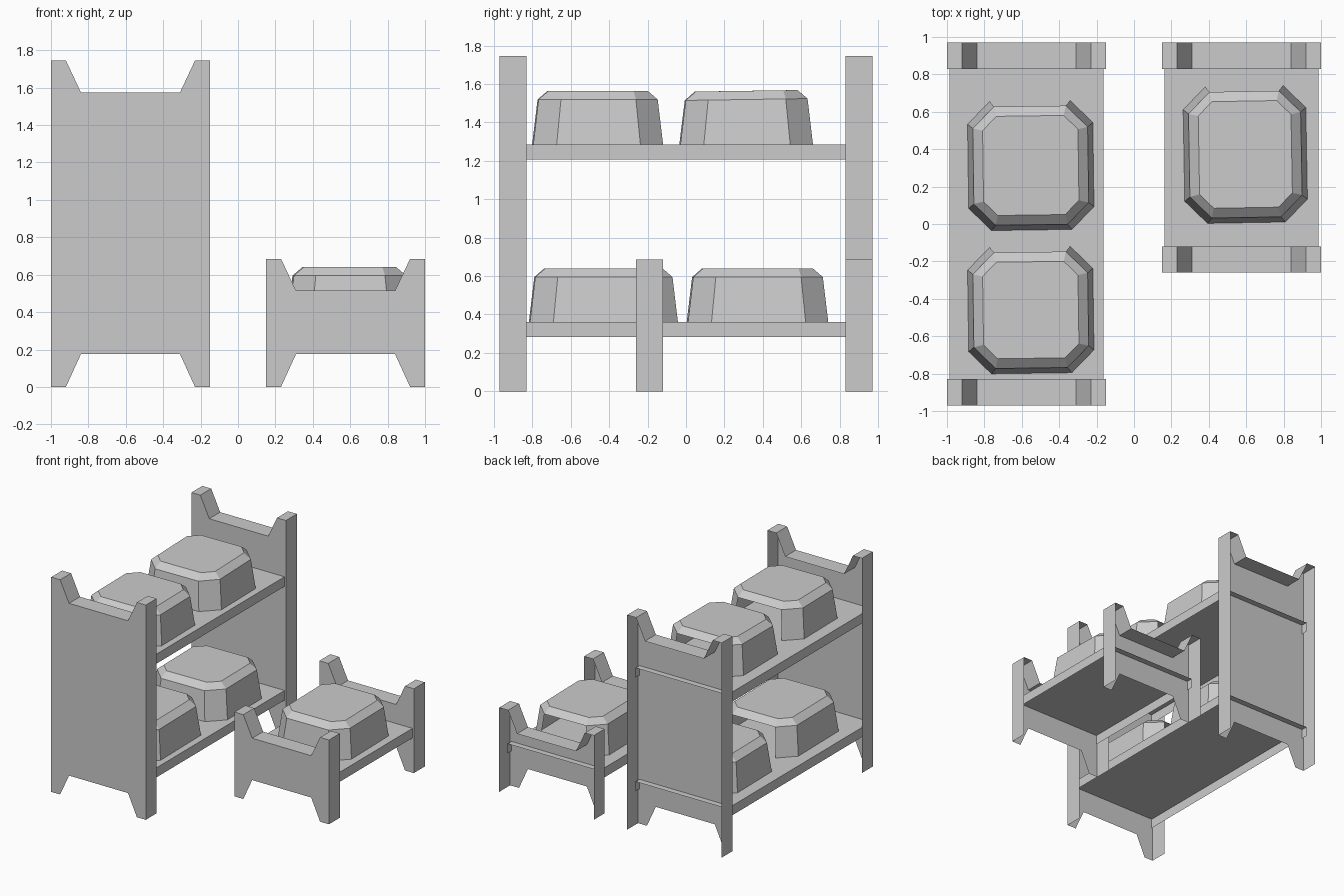
import bpy
from math import cos, sin, radians

if "Cube" in bpy.data.objects:
    bpy.data.objects.remove(bpy.data.objects["Cube"])


def make(name, verts, faces):
    mesh = bpy.data.meshes.new(name)
    mesh.from_pydata(verts, [], faces)
    mesh.update()
    obj = bpy.data.objects.new(name, mesh)
    bpy.context.collection.objects.link(obj)
    return obj


def sweep(name, profile, y0, y1, walls, cap):
    """Sweep an (x, z) outline along y; only the first `walls` edges get sides."""
    n = len(profile)
    verts = [(x, y, z) for y in (y0, y1) for x, z in profile]
    faces = [(i, i + n, (i + 1) % n + n, (i + 1) % n) for i in range(walls)]
    if cap:
        faces.append(tuple(range(n)))
    make(name, verts, faces)


def end_board(name, cx, y, height):
    # notched board, open at the back and underneath
    right = [(0.425, 0), (0.425, height), (0.345, height), (0.265, height - 0.17)]
    left = [(-x, z) for x, z in reversed(right)]
    feet = [(-0.345, 0), (-0.265, 0.175), (0.265, 0.175), (0.345, 0)]
    profile = [(cx + x, z) for x, z in right + left + feet]
    sweep(name, profile, y, y + 0.14, 7, True)


def bed_base(name, cx, y0, y1, top):
    # slab with top and long sides only
    w = 0.412
    profile = [(cx + w, top - 0.078), (cx + w, top), (cx - w, top), (cx - w, top - 0.078)]
    sweep(name, profile, y0, y1, 3, False)


def cushion(name, cx, cy, z, hx, hy, turn, tilt=0.0):
    # eight-sided stacked rings, open underneath and on the lower back side
    a = radians(turn)
    verts = []
    for inset, h, cut in ((0, 0, 0.12), (0.028, 0.235, 0.115), (0.08, 0.28, 0.075)):
        x, y = hx - inset, hy - inset
        ring = [(-x + cut, -y), (x - cut, -y), (x, -y + cut), (x, y - cut),
                (x - cut, y), (-x + cut, y), (-x, y - cut), (-x, -y + cut)]
        verts += [(cx + px * cos(a) - py * sin(a), cy + px * sin(a) + py * cos(a),
                   z + h + (tilt * py if h else 0)) for px, py in ring]
    faces = []
    for r in (0, 8):
        for i in range(8):
            j = (i + 1) % 8
            if r == 0 and i == 4:
                continue
            faces.append((r + i, r + j, r + 8 + j, r + 8 + i))
    faces.append(tuple(range(16, 24)))
    make(name, verts, faces)


# tall bunk bed
T, S = -0.575, 0.575
end_board("bunk_front_board", T, -0.97, 1.745)
end_board("bunk_back_board", T, 0.83, 1.745)
bed_base("bunk_lower_base", T, -0.965, 0.88, 0.36)
bed_base("bunk_upper_base", T, -0.965, 0.88, 1.284)

# short single bed
end_board("single_front_board", S, -0.26, 0.685)
end_board("single_back_board", S, 0.83, 0.685)
bed_base("single_base", S, -0.255, 0.88, 0.36)

# cushions
cushion("upper_cushion_front", -0.552, -0.46, 1.284, 0.335, 0.338, 0.8)
cushion("upper_cushion_back", -0.552, 0.313, 1.284, 0.335, 0.345, 0.8, 0.015)
cushion("lower_cushion_front", -0.552, -0.43, 0.36, 0.335, 0.385, 0.8)
cushion("lower_cushion_back", -0.552, 0.39, 0.36, 0.335, 0.345, 0.8)
cushion("single_cushion", 0.595, 0.372, 0.36, 0.328, 0.365, 1.0)
